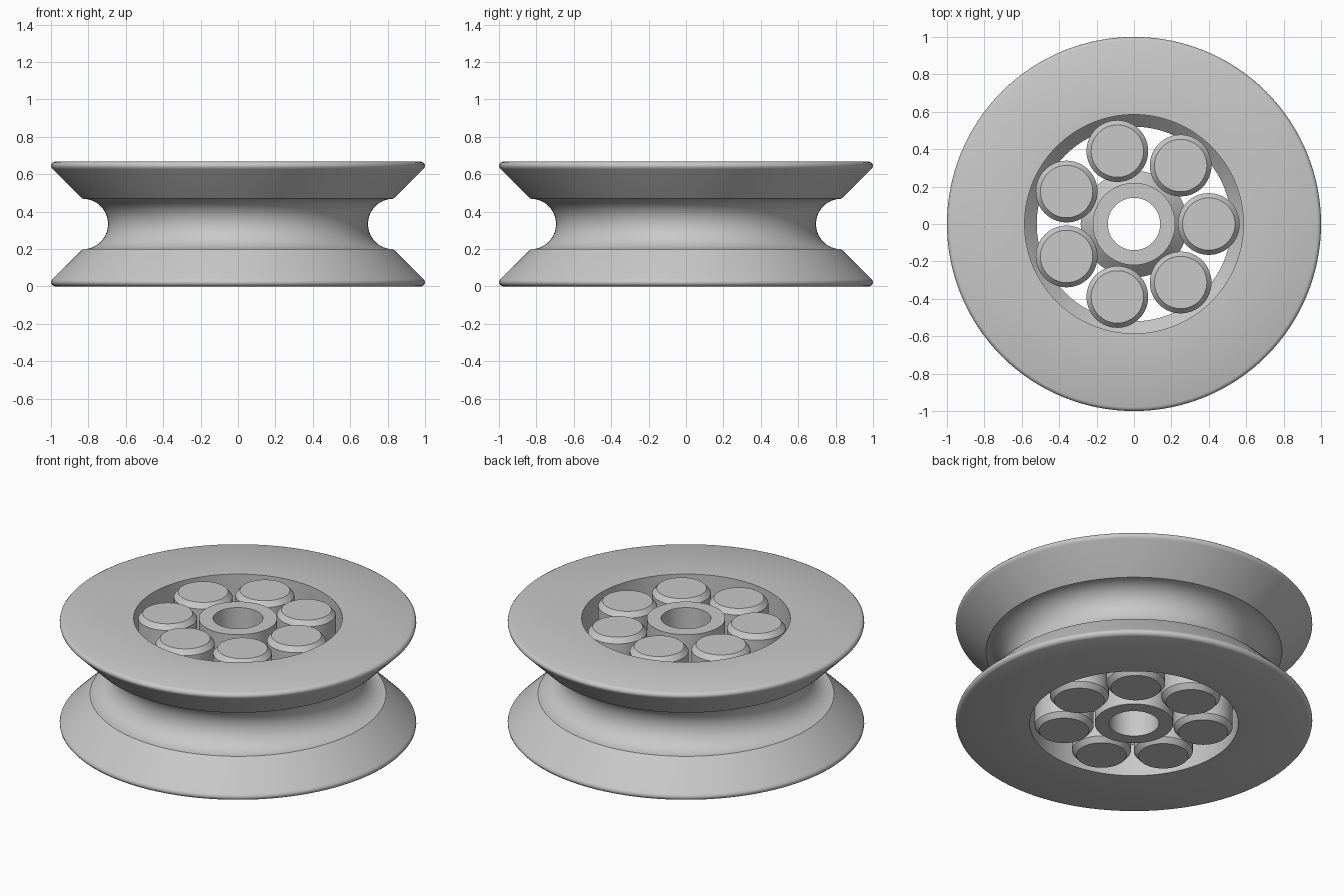
import bpy, bmesh, math

HEIGHT = 0.667
MID = HEIGHT / 2

if "Cube" in bpy.data.objects:
    bpy.data.objects.remove(bpy.data.objects["Cube"], do_unlink=True)

grey = bpy.data.materials.new("light grey plastic")
grey.use_nodes = True
colour = (0.58, 0.58, 0.58, 1)
grey.diffuse_color = colour
grey.node_tree.nodes["Principled BSDF"].inputs["Base Color"].default_value = colour


def mirrored(lower):
    """Complete a profile given from the base up to mid height."""
    return lower + [(r, HEIGHT - z) for r, z in reversed(lower)]


def lathe(name, profile, sides, closed=True, location=(0, 0, 0)):
    """Spin a (radius, height) profile; open profiles get flat end caps."""
    bm = bmesh.new()
    rings = []
    for r, z in profile:
        rings.append([bm.verts.new((r * math.cos(2 * math.pi * i / sides),
                                    r * math.sin(2 * math.pi * i / sides), z))
                      for i in range(sides)])
    pairs = list(zip(rings, rings[1:]))
    if closed:
        pairs.append((rings[-1], rings[0]))
    else:
        bm.faces.new(rings[0])
        bm.faces.new(rings[-1])
    for a, b in pairs:
        for i in range(sides):
            j = (i + 1) % sides
            bm.faces.new((a[i], a[j], b[j], b[i]))
    bmesh.ops.recalc_face_normals(bm, faces=bm.faces)
    mesh = bpy.data.meshes.new(name)
    bm.to_mesh(mesh)
    bm.free()
    mesh.materials.append(grey)
    obj = bpy.data.objects.new(name, mesh)
    obj.location = location
    bpy.context.collection.objects.link(obj)
    bpy.ops.object.select_all(action="DESELECT")
    obj.select_set(True)
    bpy.context.view_layer.objects.active = obj
    bpy.ops.object.shade_smooth_by_angle(angle=math.radians(30))
    return obj


# Outer ring: rounded rim, sloped flange, half-round groove, inner ridge
groove = 0.135
outside = [(0.98, 0), (0.991, 0.005), (0.998, 0.013), (1, 0.022),
           (0.997, 0.032), (0.99, 0.04)]
for k in range(13):
    a = math.pi / 2 * k / 12.5
    outside.append((0.83 - groove * math.sin(a), MID - groove * math.cos(a)))
inside = [(0.585, 0), (0.585, 0.2), (0.52, 0.265)]
lathe("outer_ring", mirrored(outside) + mirrored(inside)[::-1], 128)

# Hub: central bore with a ridge around the outside
hub_outside = [(0.22, 0), (0.22, 0.2), (0.285, 0.265)]
lathe("hub", mirrored(hub_outside) + [(0.14, HEIGHT), (0.14, 0)], 64)

# Rollers: chamfered ends and a waist that clears both ridges
roller = [(0.14, 0), (0.165, 0.03), (0.165, 0.19), (0.1, 0.255)]
for n in range(7):
    a = 2 * math.pi * n / 7
    lathe(f"roller_{n + 1}", mirrored(roller), 64, closed=False,
          location=(0.4 * math.cos(a), 0.4 * math.sin(a), 0))
